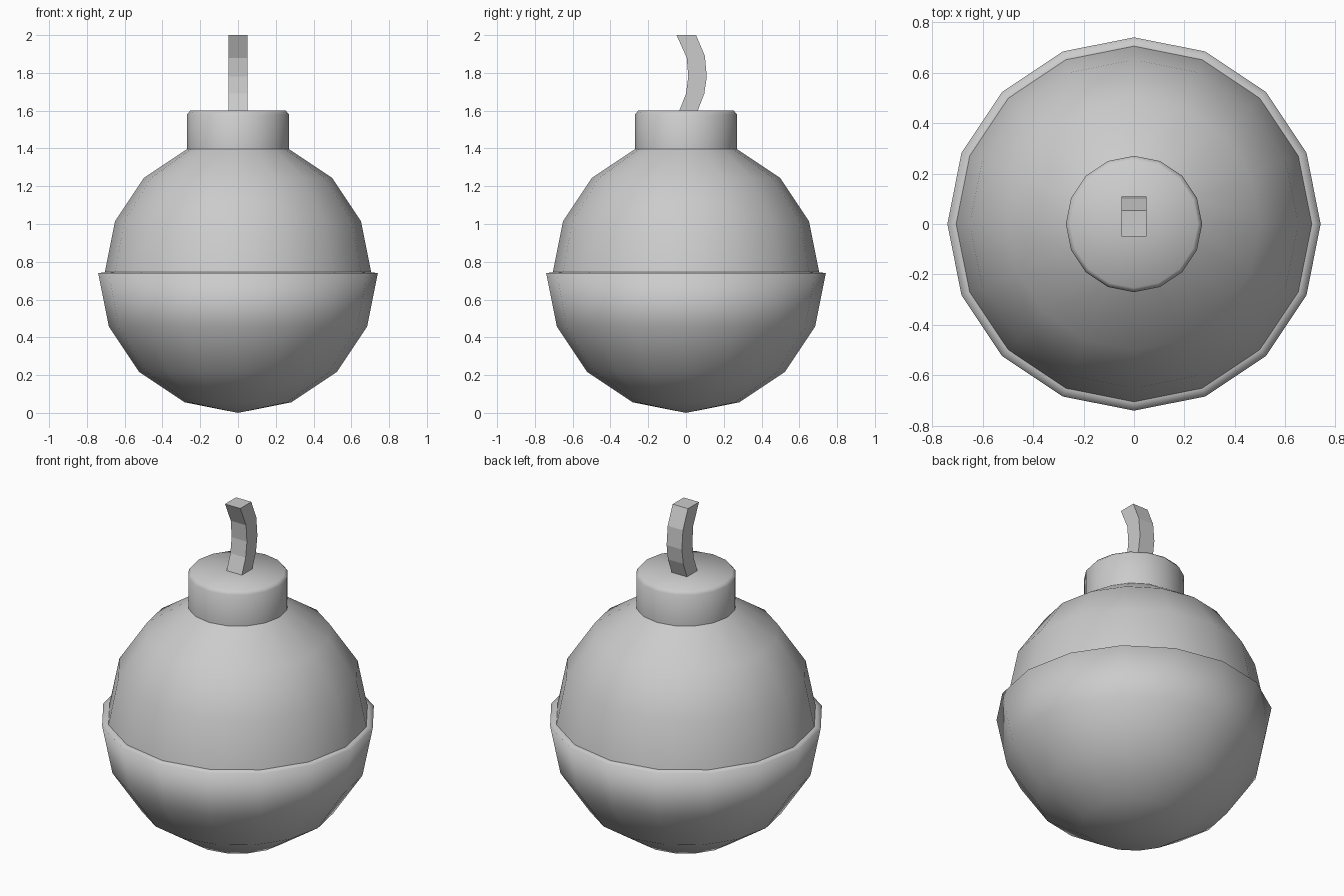
import bpy, bmesh, math

if "Cube" in bpy.data.objects:
    bpy.data.objects.remove(bpy.data.objects["Cube"])

SIDES = 16
STEP = math.pi / 8


def make_object(name, bm):
    bmesh.ops.recalc_face_normals(bm, faces=bm.faces)
    mesh = bpy.data.meshes.new(name)
    bm.to_mesh(mesh)
    bm.free()
    obj = bpy.data.objects.new(name, mesh)
    bpy.context.collection.objects.link(obj)
    return obj


def lathe(name, profile, angle):
    """Spin an (r, z) profile around z, smoothing below the given angle."""
    bm = bmesh.new()
    verts = [bm.verts.new((r, 0, z)) for r, z in profile]
    edges = [bm.edges.new(pair) for pair in zip(verts, verts[1:])]
    bmesh.ops.spin(bm, geom=verts + edges, cent=(0, 0, 0), axis=(0, 0, 1),
                   angle=2 * math.pi, steps=SIDES)
    bmesh.ops.remove_doubles(bm, verts=bm.verts, dist=0.0005)
    obj = make_object(name, bm)
    bpy.ops.object.select_all(action='DESELECT')
    obj.select_set(True)
    bpy.context.view_layer.objects.active = obj
    bpy.ops.object.shade_smooth_by_angle(angle=math.radians(angle))
    return obj


def arc(radius, center_z, first, last):
    """Sphere profile points, counted in 22.5 degree steps from the equator."""
    return [(radius * math.cos(i * STEP), center_z + radius * math.sin(i * STEP))
            for i in range(first, last + 1)]


# Lower shell with its narrow lip
lathe("lower_shell", arc(0.74, 0.74, -4, 0) + [(0.705, 0.745)], 120)

# Upper dome, ending under the neck
lathe("upper_dome", arc(0.705, 0.745, 0, 3), 40)

# Neck with a small bevel around the top
lathe("neck", [(0.27, 1.395), (0.27, 1.58), (0.253, 1.6), (0, 1.6)], 60)

# Curved square fuse: front y, front z, back y, back z for each section
sections = [(-0.035, 1.60, 0.062, 1.60), (0.0, 1.69, 0.097, 1.69),
            (0.012, 1.78, 0.11, 1.78), (0.004, 1.88, 0.1, 1.89),
            (-0.05, 2.0, 0.053, 2.0)]
bm = bmesh.new()
rings = [[bm.verts.new(p) for p in ((-0.05, fy, fz), (0.05, fy, fz),
                                    (0.05, by, bz), (-0.05, by, bz))]
         for fy, fz, by, bz in sections]
for low, high in zip(rings, rings[1:]):
    for i in range(4):
        j = (i + 1) % 4
        bm.faces.new((low[i], low[j], high[j], high[i]))
bm.faces.new(rings[0])
bm.faces.new(rings[-1])
make_object("fuse", bm)
